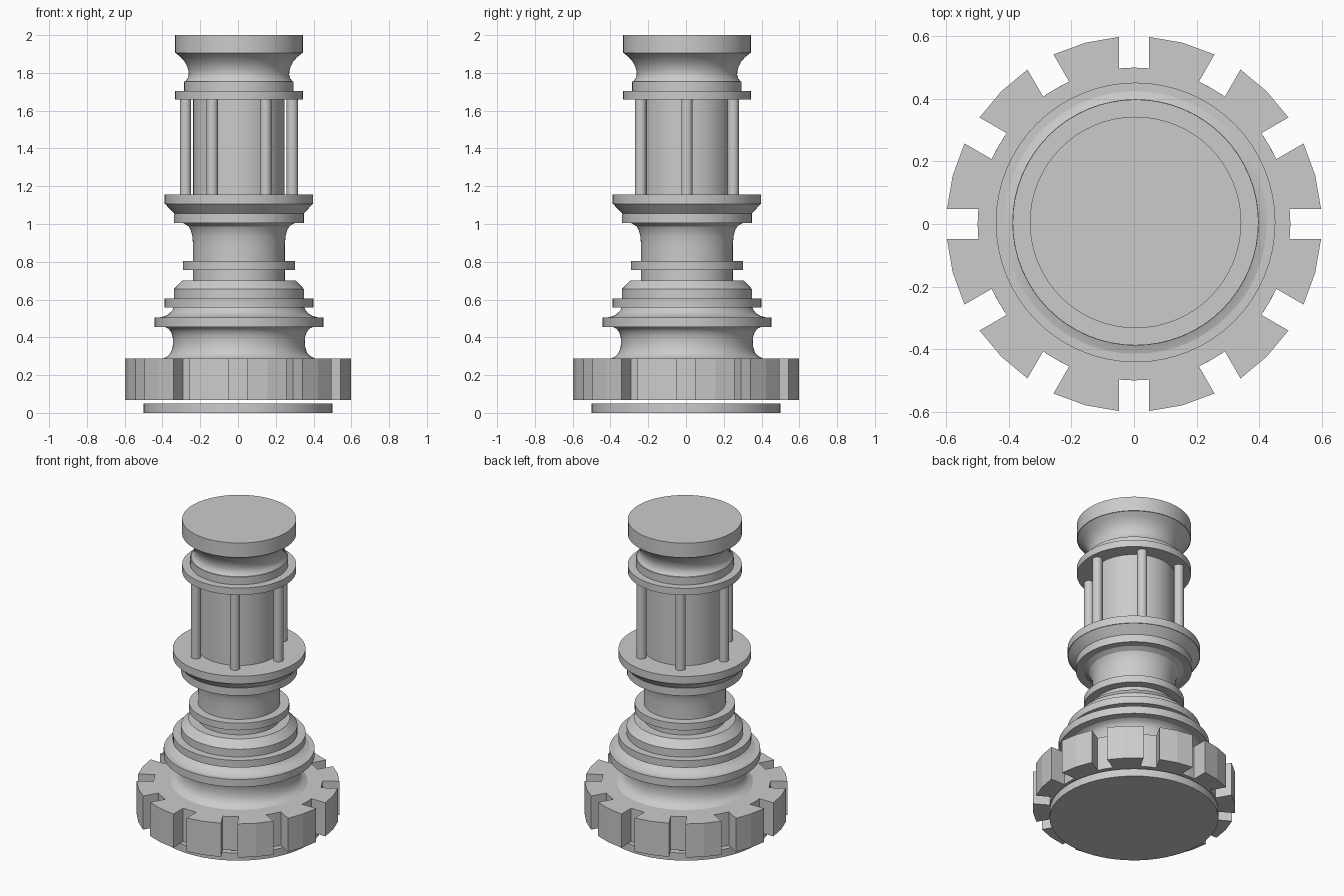
import bpy, bmesh
from math import sin, cos, pi, asin, sqrt

if "Cube" in bpy.data.objects:
    bpy.data.objects.remove(bpy.data.objects["Cube"])

OFF = 0.005  # the turned stack sits very slightly off the gear's centre


def finish(bm, name, smooth=True):
    bmesh.ops.recalc_face_normals(bm, faces=bm.faces[:])
    me = bpy.data.meshes.new(name)
    bm.to_mesh(me)
    bm.free()
    ob = bpy.data.objects.new(name, me)
    bpy.context.collection.objects.link(ob)
    if smooth:
        bpy.ops.object.select_all(action='DESELECT')
        ob.select_set(True)
        bpy.context.view_layer.objects.active = ob
        bpy.ops.object.shade_smooth_by_angle(angle=0.5)
    return ob


def lathe(name, profile, x=OFF, y=OFF, seg=64):
    """Closed turned solid from (radius, z) pairs, bottom to top."""
    bm = bmesh.new()
    rings = [[bm.verts.new((x + r * cos(2 * pi * i / seg), y + r * sin(2 * pi * i / seg), z))
              for i in range(seg)] for r, z in profile]
    for a, b in zip(rings, rings[1:]):
        for i in range(seg):
            j = (i + 1) % seg
            bm.faces.new((a[i], a[j], b[j], b[i]))
    bm.faces.new(rings[0][::-1])
    bm.faces.new(rings[-1])
    return finish(bm, name)


def disc(name, r, z0, z1, **kw):
    return lathe(name, [(r, z0), (r, z1)], **kw)


# Floating foot plate
disc("foot_plate", 0.5, 0.0, 0.05, x=0, y=0)

# Gear with twelve parallel-sided notches
outline = []
R, ROOT, HALF = 0.6, 0.5, 0.048
a_out, a_in = asin(HALF / R), asin(HALF / ROOT)
for k in range(12):
    a = k * pi / 6
    b = a + pi / 6
    outline += [(ROOT, a), (ROOT, a + a_in)]
    outline += [(R, a + a_out), (R, (a + b) / 2), (R, b - a_out)]
    outline += [(ROOT, b - a_in)]
bm = bmesh.new()
low = [bm.verts.new((r * cos(t), r * sin(t), 0.067)) for r, t in outline]
face = bm.faces.new(low)
ext = bmesh.ops.extrude_face_region(bm, geom=[face], use_keep_orig=True)
bmesh.ops.translate(bm, vec=(0, 0, 0.22),
                    verts=[g for g in ext["geom"] if isinstance(g, bmesh.types.BMVert)])
finish(bm, "gear", smooth=False)

# Lower mouldings
lathe("base_cove", [(0.405, 0.287), (0.378, 0.30), (0.36, 0.32), (0.351, 0.35), (0.349, 0.375),
                    (0.351, 0.405), (0.36, 0.43), (0.375, 0.447), (0.395, 0.456)])
disc("base_ring", 0.447, 0.456, 0.505)
lathe("ring_cove", [(0.42, 0.505), (0.39, 0.513), (0.367, 0.527), (0.353, 0.543), (0.345, 0.56)])
disc("middle_ring", 0.394, 0.558, 0.605)
lathe("shoulder", [(0.345, 0.605), (0.345, 0.655), (0.30, 0.702)])
disc("neck_drum", 0.243, 0.70, 0.757)
disc("neck_ring", 0.297, 0.757, 0.803)
lathe("flared_neck", [(0.243, 0.803), (0.243, 0.89), (0.247, 0.935), (0.254, 0.965),
                      (0.267, 0.988), (0.295, 1.005)])

# Balcony under the columned section
disc("balcony_ring", 0.344, 1.005, 1.055)
lathe("balcony_deck", [(0.338, 1.05), (0.39, 1.105), (0.393, 1.105), (0.393, 1.155)])

# Drum surrounded by six thin columns
disc("drum", 0.242, 1.155, 1.66)
for k in range(6):
    t = k * pi / 3
    disc(f"column_{k + 1}", 0.03, 1.155, 1.66,
         x=OFF + 0.283 * cos(t), y=OFF + 0.283 * sin(t), seg=24)

# Capital
disc("capital_ring", 0.338, 1.66, 1.705)
disc("capital_collar", 0.29, 1.705, 1.755)
lathe("capital_flare", [(0.284, 1.755), (0.272, 1.77), (0.266, 1.79), (0.267, 1.81), (0.274, 1.835),
                        (0.288, 1.86), (0.308, 1.883), (0.335, 1.905)])
disc("top_cap", 0.338, 1.905, 2.0)
